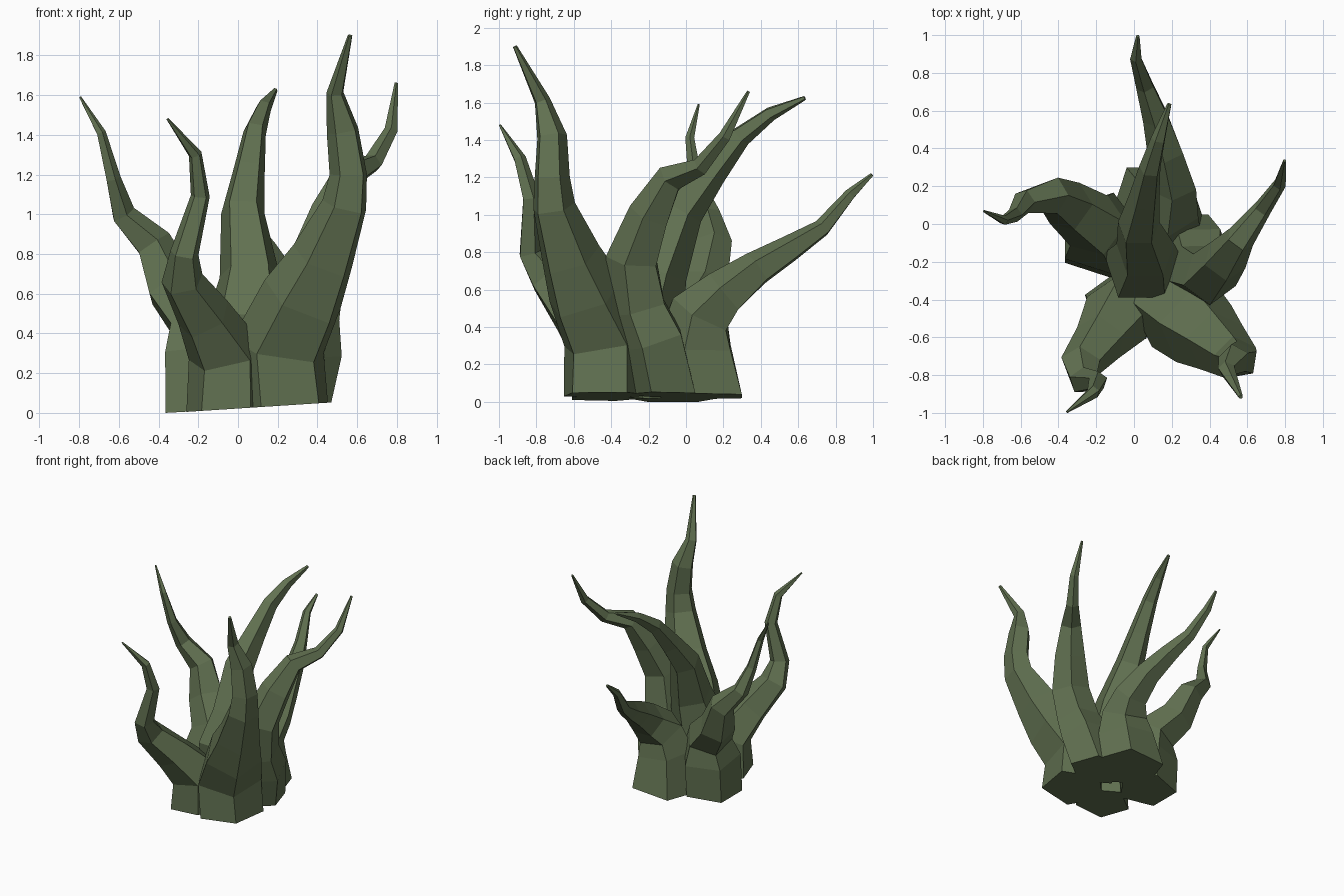
import bpy, bmesh, math
from mathutils import Vector

green = bpy.data.materials.new("moss_green")
green.diffuse_color = (0.12, 0.165, 0.082, 1)


def tentacle(name, phase, path, sides=5):
    """Faceted tapering tube through (x, y, z, radius) points."""
    pts = [Vector(p[:3]) for p in path]
    n = len(pts)
    bm = bmesh.new()
    rings = []
    for i, p in enumerate(pts):
        # ring direction: upright at the base, averaged at the bends
        if i == 0:
            t = Vector((0, 0, 1))
        elif i == n - 1:
            t = (p - pts[i - 1]).normalized()
        else:
            t = ((p - pts[i - 1]).normalized() + (pts[i + 1] - p).normalized()).normalized()
        q = Vector((0, 0, 1)).rotation_difference(t)
        ring = []
        for k in range(sides):
            a = math.radians(phase) + 2 * math.pi * k / sides
            v = p + q @ Vector((path[i][3] * math.cos(a), path[i][3] * math.sin(a), 0))
            if i == 0 and p.z < 0.1:  # slightly tilted underside
                v.z = max(0.0, 0.022 + 0.065 * v.x)
            ring.append(bm.verts.new(v))
        rings.append(ring)
    for a, b in zip(rings, rings[1:]):
        for k in range(sides):
            m = (k + 1) % sides
            bm.faces.new((a[k], a[m], b[m], b[k]))
    bm.faces.new(rings[0][::-1])
    bm.faces.new(rings[-1])
    bmesh.ops.recalc_face_normals(bm, faces=bm.faces)
    me = bpy.data.meshes.new(name)
    bm.to_mesh(me)
    bm.free()
    me.materials.append(green)
    bpy.context.collection.objects.link(bpy.data.objects.new(name, me))


# tall thick stalk, front right
tentacle("front_right_stalk", -45, [
    (0.23, -0.43, 0.03, 0.25), (0.21, -0.43, 0.32, 0.25), (0.33, -0.54, 0.57, 0.22),
    (0.43, -0.62, 0.77, 0.17), (0.54, -0.71, 1.04, 0.12), (0.56, -0.72, 1.20, 0.10),
    (0.53, -0.72, 1.42, 0.085), (0.49, -0.77, 1.61, 0.045), (0.565, -0.915, 1.90, 0.012)])

# crooked stalk, front left
tentacle("front_left_stalk", -126, [
    (-0.06, -0.44, 0.01, 0.21), (-0.06, -0.45, 0.29, 0.20), (-0.17, -0.60, 0.48, 0.145),
    (-0.28, -0.74, 0.66, 0.11), (-0.27, -0.83, 0.80, 0.075), (-0.19, -0.83, 1.09, 0.05),
    (-0.215, -0.89, 1.30, 0.035), (-0.355, -0.995, 1.48, 0.006)])

# stalk leaning to the left
tentacle("left_stalk", 216, [
    (-0.18, -0.07, 0.01, 0.23), (-0.18, -0.05, 0.30, 0.23), (-0.20, -0.01, 0.47, 0.175),
    (-0.34, 0.09, 0.63, 0.14), (-0.43, 0.15, 0.85, 0.10), (-0.58, 0.12, 1.00, 0.065),
    (-0.63, 0.05, 1.18, 0.04), (-0.69, 0.02, 1.41, 0.025), (-0.795, 0.068, 1.59, 0.006)])

# broad middle stalk sweeping back, rising out of the clump
tentacle("middle_stalk", -126, [
    (0.05, -0.18, 0.15, 0.20), (0.04, -0.22, 0.48, 0.21), (0.06, -0.15, 0.70, 0.16),
    (0.025, -0.02, 1.02, 0.115), (0.055, 0.13, 1.22, 0.085), (0.085, 0.29, 1.42, 0.06),
    (0.13, 0.45, 1.54, 0.04), (0.188, 0.635, 1.625, 0.012)])

# right stalk with a sharp bend near the top
tentacle("right_stalk", -18, [
    (0.27, -0.12, 0.04, 0.21), (0.34, -0.18, 0.33, 0.195), (0.35, -0.25, 0.50, 0.17),
    (0.40, -0.28, 0.76, 0.15), (0.48, -0.19, 1.00, 0.12), (0.56, -0.08, 1.20, 0.08),
    (0.68, 0.08, 1.26, 0.05), (0.77, 0.21, 1.42, 0.035), (0.797, 0.335, 1.66, 0.009)])

# low stalk reaching out to the back
tentacle("back_stalk", 54, [
    (0.12, 0.08, 0.03, 0.27), (0.14, 0.06, 0.30, 0.22), (0.17, 0.09, 0.47, 0.18),
    (0.20, 0.21, 0.58, 0.135), (0.17, 0.38, 0.71, 0.10), (0.12, 0.56, 0.82, 0.075),
    (0.06, 0.73, 0.93, 0.05), (0.01, 0.88, 1.11, 0.032), (0.02, 0.995, 1.215, 0.01)])
